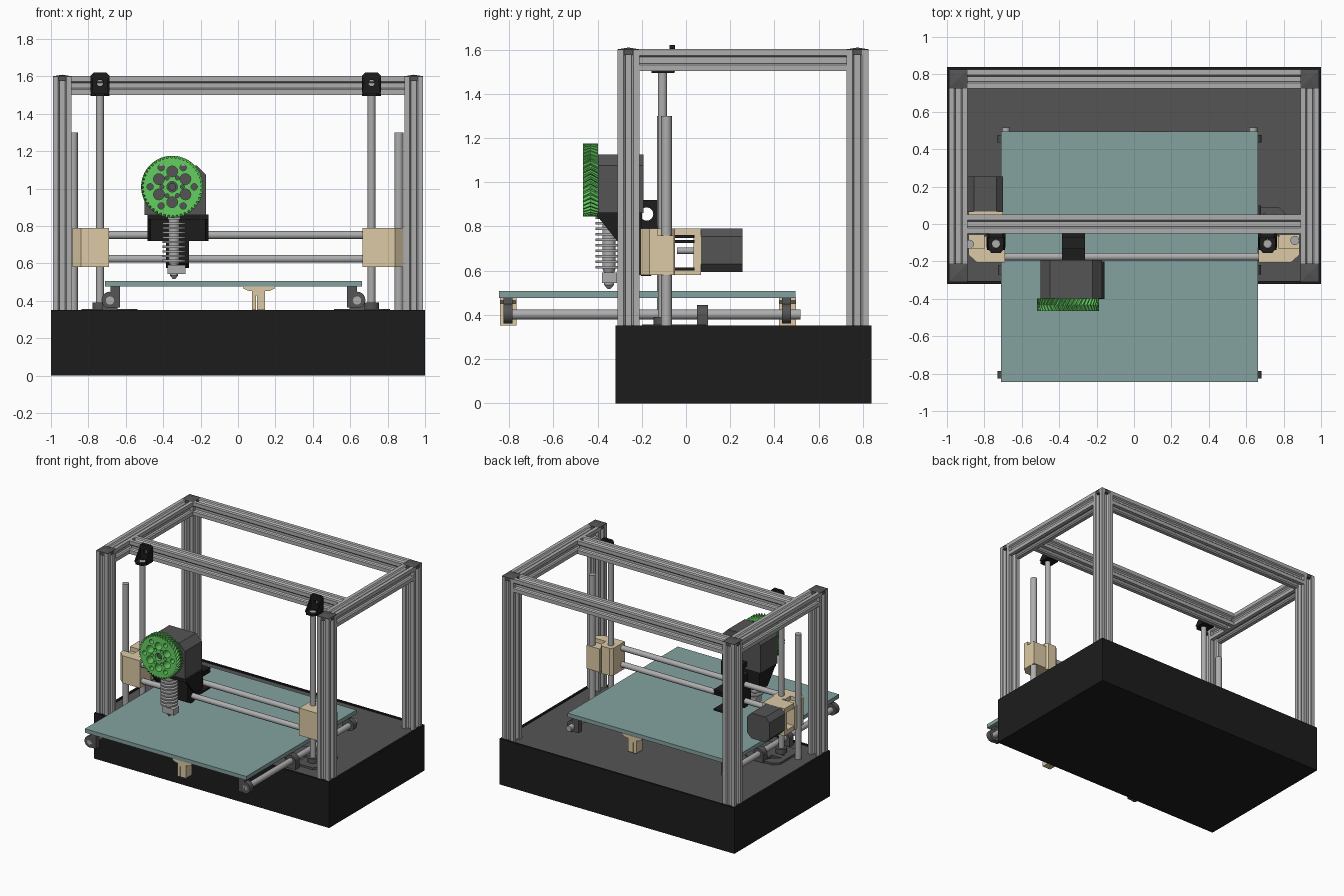
import bpy, bmesh, math
from mathutils import Matrix, Vector

if "Cube" in bpy.data.objects:
    bpy.data.objects.remove(bpy.data.objects["Cube"])


def material(name, rgb):
    m = bpy.data.materials.new(name)
    m.diffuse_color = (*rgb, 1)
    m.use_nodes = True
    m.node_tree.nodes["Principled BSDF"].inputs["Base Color"].default_value = m.diffuse_color
    return m


BLACK = material("black", (0.012, 0.012, 0.012))
DARK = material("charcoal", (0.09, 0.09, 0.09))
BEIGE = material("beige", (0.72, 0.59, 0.38))
GREEN = material("green", (0.13, 0.62, 0.12))
TEAL = material("teal", (0.23, 0.36, 0.35))
METAL = material("metal", (0.42, 0.42, 0.42))


def finish(name, bm, mat, smooth=False):
    bmesh.ops.recalc_face_normals(bm, faces=bm.faces)
    me = bpy.data.meshes.new(name)
    bm.to_mesh(me)
    bm.free()
    ob = bpy.data.objects.new(name, me)
    bpy.context.collection.objects.link(ob)
    if mat:
        me.materials.append(mat)
    if smooth:
        bpy.ops.object.select_all(action='DESELECT')
        ob.select_set(True)
        bpy.context.view_layer.objects.active = ob
        bpy.ops.object.shade_smooth_by_angle(angle=math.radians(35))
    return ob


def place(axis, u, v, a):
    return {'X': (a, u, v), 'Y': (u, a, v), 'Z': (u, v, a)}[axis]


def loft(name, rings, mat, smooth=False):
    """Skin matching point rings and cap both ends."""
    bm = bmesh.new()
    vs = [[bm.verts.new(p) for p in r] for r in rings]
    n = len(rings[0])
    for a, b in zip(vs, vs[1:]):
        for i in range(n):
            j = (i + 1) % n
            bm.faces.new((a[i], a[j], b[j], b[i]))
    bm.faces.new(vs[0])
    bm.faces.new(vs[-1])
    return finish(name, bm, mat, smooth)


def prism(name, pts, axis, a, b, mat, smooth=False):
    return loft(name, [[place(axis, u, v, t) for u, v in pts] for t in (a, b)], mat, smooth)


def rect(u0, u1, v0, v1, c=0.0):
    if c == 0:
        return [(u0, v0), (u1, v0), (u1, v1), (u0, v1)]
    return [(u0 + c, v0), (u1 - c, v0), (u1, v0 + c), (u1, v1 - c),
            (u1 - c, v1), (u0 + c, v1), (u0, v1 - c), (u0, v0 + c)]


def circle(u, v, r, n=24):
    return [(u + r * math.cos(2 * math.pi * i / n), v + r * math.sin(2 * math.pi * i / n)) for i in range(n)]


def box(name, x0, x1, y0, y1, z0, z1, mat):
    return prism(name, rect(x0, x1, y0, y1), 'Z', z0, z1, mat)


def rod(name, u, v, r, axis, a, b, mat=METAL, n=24):
    return prism(name, circle(u, v, r, n), axis, a, b, mat, True)


def cut(ob, *cutters):
    for c in cutters:
        m = ob.modifiers.new("cut", 'BOOLEAN')
        m.operation, m.solver, m.object = 'DIFFERENCE', 'EXACT', c
        c.hide_render = True
        bpy.context.view_layer.objects.active = ob
        bpy.ops.object.modifier_apply(modifier=m.name)
        bpy.data.objects.remove(c)


# slotted aluminium extrusion, one side turned four times
SIDE = [(-.05, -.05), (-.022, -.05), (-.014, -.041), (-.027, -.041), (-.027, -.036), (-.014, -.023),
        (.014, -.023), (.027, -.036), (.027, -.041), (.014, -.041), (.022, -.05)]
SLOT = []
for k in range(4):
    c, s = [(1, 0), (0, 1), (-1, 0), (0, -1)][k]
    SLOT += [(c * x - s * y, s * x + c * y) for x, y in SIDE]


def beam(name, u, v, axis, a, b):
    return prism(name, [(u + x, v + y) for x, y in SLOT], axis, a, b, METAL)


# base tray with recessed floor
base = box("base_box", -1, 1, -.32, .84, 0, .352, BLACK)
cut(base, box("cutter", -.985, .985, -.305, .825, .335, .5, BLACK))
box("base_floor", -.985, .985, -.305, .825, .33, .342, DARK)

# frame
for sx in (-1, 1):
    for tag, y in (("front", -.26), ("rear", .775)):
        x = sx * .94
        beam(f"{tag}_post", x, y, 'Z', .34, 1.597)
        loft("corner_cap", [[(px, py, z) for px, py in rect(x - r, x + r, y - r, y + r)]
                            for r, z in ((.05, 1.597), (.05, 1.601), (.002, 1.609))], DARK)
        for ax in (0, 1):
            w, d = ((.021, .048), (.048, .021))[ax]
            box("corner_key", x - w, x + w, y - d, y + d, 1.575, 1.598, DARK)
    beam("side_top_rail", sx * .94, 1.552, 'Y', -.21, .725)
beam("rear_top_rail", .775, 1.552, 'X', -.89, .89)
beam("middle_top_rail", 0, 1.552, 'X', -.89, .89)

# vertical rods, lead screws, their brackets and floor plates
for side, rx, sx, sy in (("left", -.738, -.88, -.108), ("right", .714, .86, -.088)):
    rod(f"{side}_vertical_rod", rx, -.106, .021, 'Z', .34, 1.508)
    rod(f"{side}_lead_screw", sx, sy, .024, 'Z', .34, 1.3)
    plate = prism("rod_bracket_plate", rect(rx - .05, rx + .05, 1.5, 1.62, .015), 'Y', -.075, -.05, BLACK)
    cut(plate, rod("cutter", rx, 1.565, .017, 'Y', -.1, 0))
    tab = prism("rod_bracket_tab", [(rx - .05, -.052), (rx - .05, -.125), (rx - .025, -.155),
                                    (rx + .025, -.155), (rx + .05, -.125), (rx + .05, -.052)],
                'Z', 1.495, 1.509, BLACK)
    cut(tab, rod("cutter", rx, -.106, .022, 'Z', 1.4, 1.6))
    for g in (-.048, .04):
        prism("rod_bracket_gusset", [(-.06, 1.505), (-.14, 1.505), (-.075, 1.59), (-.06, 1.59)],
              'X', rx + g, rx + g + .008, BLACK)
    s = 1 if rx > 0 else -1
    cx = rx - s * .05
    foot = prism("floor_plate", rect(cx - .15, cx + .15, -.2, .09, .04), 'Z', .34, .357, DARK)
    cut(foot, *[prism("cutter", [(cx + a * .03, -.04 + b * .02), (cx + a * .11, -.04 + b * .02),
                                 (cx + a * .03, -.04 + b * .1)], 'Z', .3, .4, DARK)
                for a in (-1, 1) for b in (-1, 1)])
    rod("rod_foot_collar", rx, -.106, .04, 'Z', .35, .39, DARK)

# beige gantry ends
for side, x0, x1, rx, sx in (("left", -.69, -.885, -.738, -.87), ("right", .665, .885, .714, .855)):
    s = 1 if x1 > x0 else -1
    prism(f"{side}_gantry_block", [(x0, -.205), (x1 - s * .045, -.205), (x1, -.165), (x1, -.13), (x0, -.13)],
          'Z', .58, .79, BEIGE)
    prism(f"{side}_bearing_housing", [(x0, -.13), (rx + s * .06, -.13), (rx + s * .06, -.07),
                                      (rx + s * .04, -.05), (x0 + s * .02, -.05), (x0, -.07)],
          'Z', .58, .79, BEIGE)
    a = sorted((rx + s * .06, x1))
    prism(f"{side}_nut_housing", rect(a[0], a[1], -.13, -.055), 'Z', .58, .76, BEIGE)

# motor bracket with window, and motor behind the left end
mount = box("motor_bracket", -.885, -.7, -.052, .067, .58, .79, BEIGE)
cut(mount, box("cutter", -1, -.6, -.054, .035, .615, .75, BEIGE))
prism("gantry_motor", rect(-.89, -.7, .595, .79, .035), 'Y', .067, .255, DARK)
rod("gantry_motor_shaft", -.795, .69, .015, 'Y', -.04, .07)

# horizontal rods
for z in (.752, .625):
    rod("gantry_rod", -.175, z, .021, 'X', -.8, .8)

# carriage and extruder
car = prism("carriage", [(-.24, .6), (-.2, .575), (-.16, .575), (-.13, .6), (-.07, .6), (-.07, .78),
                         (-.13, .8), (-.13, .92), (-.21, .92), (-.24, .86)], 'X', -.385, -.262, BLACK)
cut(car, rod("cutter", -.178, .856, .03, 'X', -.6, 0))
for z in (.725, .748, .6):
    box("belt_clip", -.385, -.262, -.08, .038, z, z + .014, BLACK)
box("extruder_shelf", -.485, -.157, -.4, -.2, .835, .862, BLACK)
for x in (-.485, -.177):
    prism("extruder_side_web", [(-.4, .86), (-.4, .845), (-.3, .72), (-.2, .72), (-.2, .86)],
          'X', x, x + .02, BLACK)
box("extruder_back_plate", -.485, -.157, -.24, -.2, .72, .86, BLACK)
prism("extruder_motor", [(-.5, .86), (-.172, .86), (-.172, 1.075), (-.222, 1.125), (-.45, 1.125), (-.5, 1.075)],
      'Y', -.398, -.192, DARK)

# herringbone gear
T, R, GX, GZ = 44, .166, -.352, 1.01
rings = []
for k, y in enumerate((-.465, -.432, -.399)):
    ring = []
    for t in range(T):
        for f, r in ((0, R - .013), (.3, R - .013), (.5, R), (.75, R)):
            a = 2 * math.pi * (t + f + (.8 if k == 1 else 0)) / T
            ring.append((GX + r * math.cos(a), y, GZ + r * math.sin(a)))
    rings.append(ring)
gear = loft("herringbone_gear", rings, GREEN)
holes = [rod("cutter", GX, GZ, .028, 'Y', -.6, -.3)]
for i in range(6):
    for r, d, off in ((.029, .082, 0.5), (.017, .118, 0), (.011, .055, 0)):
        a = math.pi / 3 * (i + off)
        holes.append(rod("cutter", GX + d * math.cos(a), GZ + d * math.sin(a), r, 'Y', -.6, -.3, n=16))
cut(gear, *holes)
rod("gear_shaft", GX, GZ, .02, 'Y', -.45, -.39, DARK)

# finned hot end, heater block and nozzle
HX, HY = -.342, -.348
prof = [(.03, .86)]
for i in range(10):
    z = .845 - i * .025
    prof += [(.03, z), (.062, z), (.062, z - .011), (.03, z - .011)]
prof.append((.018, .58))
loft("heat_sink", [[(u, v, z) for u, v in circle(HX, HY, r)] for r, z in prof], METAL, True)
box("heater_block", -.378, -.282, -.38, -.312, .545, .592, METAL)
loft("nozzle", [[(u, v, z) for u, v in circle(HX, HY, r, 12)]
                for r, z in ((.022, .55), (.022, .535), (.007, .518))], METAL)

# print bed on its rods
box("bed_plate", -.712, .662, -.845, .495, .477, .507, TEAL)
for bx, s in ((-.685, -1), (.637, 1)):
    rod("bed_rod", bx, .402, .022, 'Y', -.825, .517)
    for y in (-.825, .435):
        rod("bed_rod_clamp", bx, .405, .044, 'Y', y, y + .04, DARK)
        a = sorted((bx - s * .055, bx - s * .002))
        box("bed_rod_leg", a[0], a[1], y, y + .04, .365, .478, DARK)
    for y in (-.27, .05):
        rod("bed_slide_bearing", bx, .402, .042, 'Y', y, y + .05, DARK)
        box("bed_slide_foot", bx - .042, bx + .042, y, y + .05, .34, .395, DARK)

# belt holders under the bed
for y in (-.842, .421):
    prism("belt_holder_cap", [(.03, .478), (.03, .465), (.06, .452), (.165, .452), (.195, .465), (.195, .478)],
          'Y', y, y + .076, BEIGE)
    prism("belt_holder_stem", [(.075, .455), (.075, .352), (.097, .352), (.097, .43), (.102, .43), (.102, .352),
                               (.145, .352), (.145, .455)], 'Y', y, y + .076, BEIGE)
